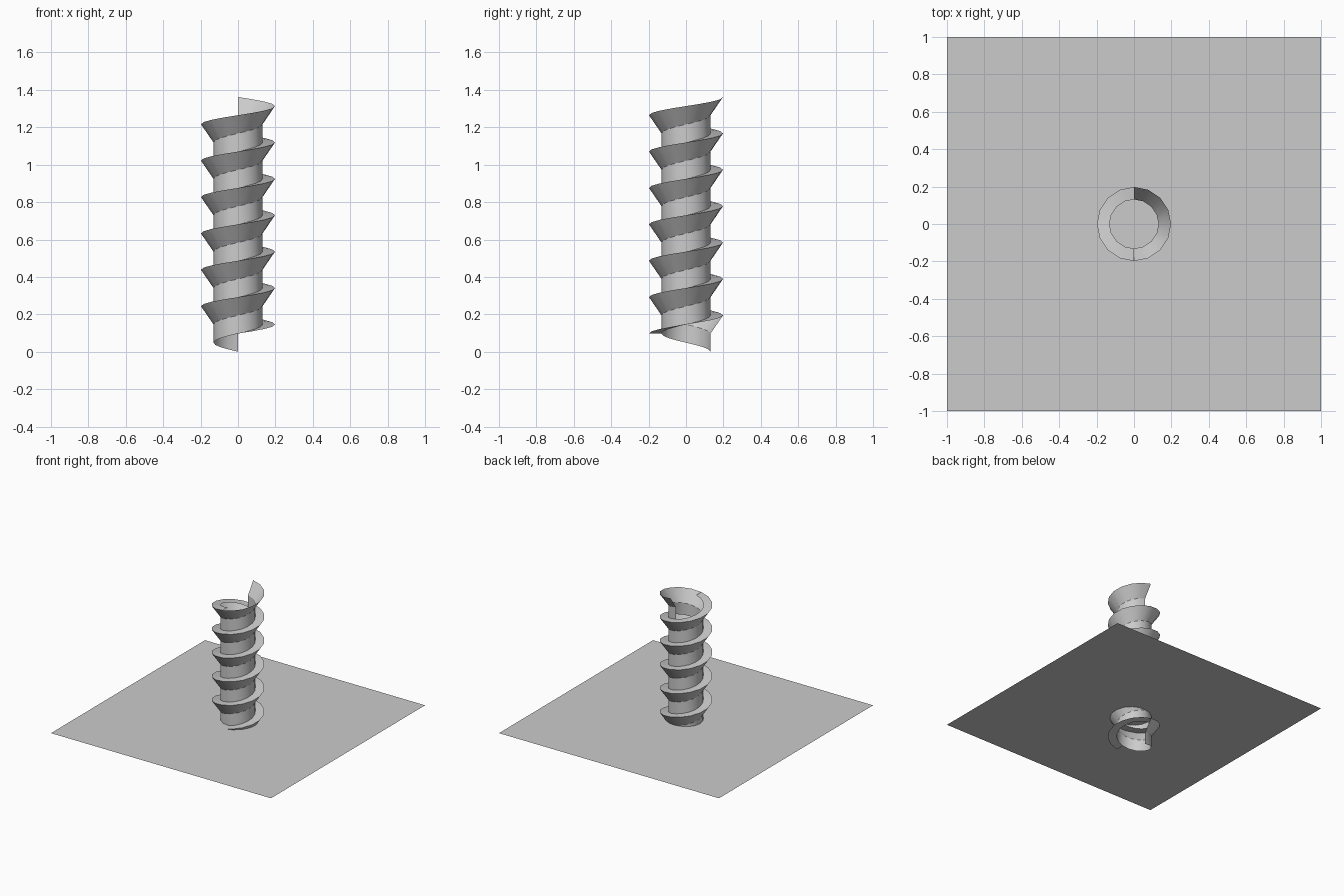
import bpy, bmesh
from math import cos, sin, pi

if "Cube" in bpy.data.objects:
    bpy.data.objects.remove(bpy.data.objects["Cube"])

PITCH = 1.362 / 7      # rise per turn
TURNS, STEPS = 6, 16
R_CORE, R_TIP = 0.131, 0.198


def ribbon(bm, lower, upper, start_turn=0.0):
    """Sweep the segment lower-upper, given as (radius, z), along the helix from +y."""
    rows = []
    for i in range(TURNS * STEPS + 1):
        t = start_turn + i / STEPS
        a = pi / 2 + 2 * pi * t
        rows.append([bm.verts.new((r * cos(a), r * sin(a), z + PITCH * t))
                     for r, z in (lower, upper)])
    for (a0, a1), (b0, b1) in zip(rows, rows[1:]):
        bm.faces.new((a0, b0, b1, a1))


def finish(bm, name):
    mesh = bpy.data.meshes.new(name)
    bm.to_mesh(mesh)
    bm.free()
    obj = bpy.data.objects.new(name, mesh)
    bpy.context.collection.objects.link(obj)
    return obj


# screw: core wall, sloped thread underside, flat thread top (leads by half a turn)
bm = bmesh.new()
ribbon(bm, (R_CORE, 0), (R_CORE, PITCH / 2))
ribbon(bm, (R_CORE, PITCH / 2), (R_TIP, PITCH))
ribbon(bm, (R_TIP, PITCH), (R_CORE, PITCH), start_turn=-0.5)
bmesh.ops.remove_doubles(bm, verts=bm.verts, dist=0.0005)
screw = finish(bm, "screw_thread")
bpy.context.view_layer.objects.active = screw
screw.select_set(True)
bpy.ops.object.shade_smooth_by_angle(angle=pi / 6)

# flat sheet the screw passes through
bm = bmesh.new()
bmesh.ops.create_grid(bm, x_segments=1, y_segments=1, size=1)
sheet = finish(bm, "flat_sheet")
sheet.location.z = 0.295
